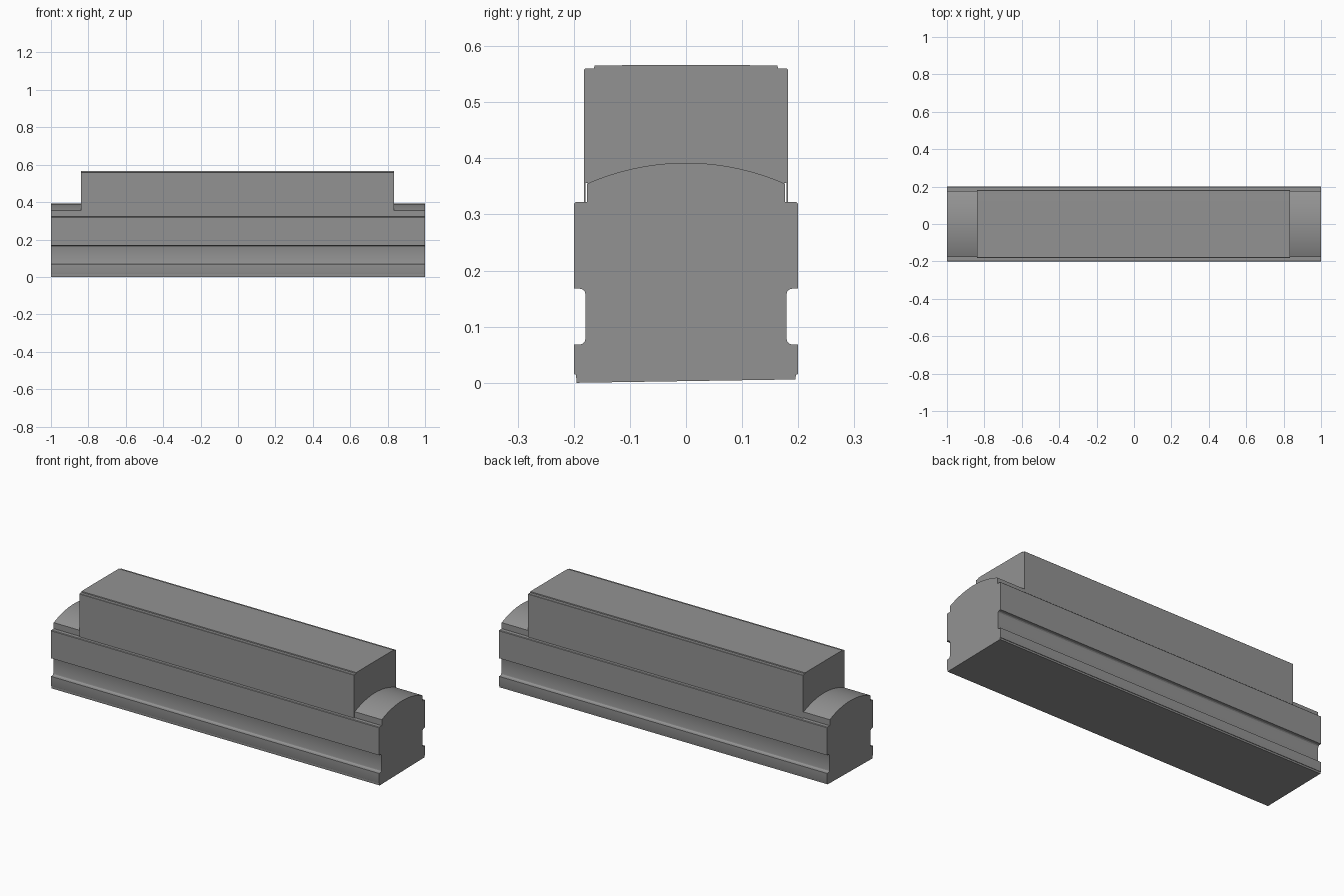
import bpy, bmesh, math

if "Cube" in bpy.data.objects:
    bpy.data.objects.remove(bpy.data.objects["Cube"])

dark_grey = bpy.data.materials.new("dark_grey")
dark_grey.diffuse_color = (0.29, 0.29, 0.29, 1.0)
dark_grey.use_nodes = True
dark_grey.node_tree.nodes["Principled BSDF"].inputs["Base Color"].default_value = dark_grey.diffuse_color


def mirrored(half):
    # half runs from bottom to top on the +y side
    return half + [(-y, z) for y, z in reversed(half) if y > 1e-6]


def extrude_x(name, profile, x0, x1):
    # straight extrusion of a (y, z) profile along x
    bm = bmesh.new()
    face = bm.faces.new([bm.verts.new((x0, y, z)) for y, z in profile])
    ext = bmesh.ops.extrude_face_region(bm, geom=[face])
    verts = [v for v in ext["geom"] if isinstance(v, bmesh.types.BMVert)]
    bmesh.ops.translate(bm, verts=verts, vec=(x1 - x0, 0, 0))
    bmesh.ops.recalc_face_normals(bm, faces=bm.faces)
    mesh = bpy.data.meshes.new(name)
    bm.to_mesh(mesh)
    bm.free()
    mesh.materials.append(dark_grey)
    obj = bpy.data.objects.new(name, mesh)
    bpy.context.collection.objects.link(obj)
    bpy.ops.object.select_all(action='DESELECT')
    obj.select_set(True)
    bpy.context.view_layer.objects.active = obj
    bpy.ops.object.shade_smooth_by_angle(angle=math.radians(25))
    return obj


def fillet(cy, cz, r, a0, a1, n=3):
    return [(cy + r * math.cos(math.radians(a0 + (a1 - a0) * i / n)),
             cz + r * math.sin(math.radians(a0 + (a1 - a0) * i / n)))
            for i in range(n + 1)]


# Lower body: side grooves, shoulder ledge and arched crown
half = [(0.195, 0.006), (0.196, 0.015), (0.199, 0.015), (0.2, 0.018), (0.2, 0.068)]
half += fillet(0.19, 0.079, 0.011, 270, 180)
half += fillet(0.19, 0.157, 0.011, 180, 90)
half += [(0.2, 0.168), (0.2, 0.319), (0.197, 0.322), (0.176, 0.322)]
w, base, rise = 0.176, 0.355, 0.037
radius = (w * w + rise * rise) / (2 * rise)
a = math.asin(w / radius)
arc_segments = 10
for i in range(arc_segments + 1):
    t = a * (1 - i / arc_segments)
    half.append((radius * math.sin(t), base + rise - radius * (1 - math.cos(t))))
body = mirrored(half)
body[-1] = (-0.195, 0.0)  # slightly tilted underside
extrude_x("lower_body", body, -1.0, 1.0)

# Upper block with thin skirts hanging beside the crown and a stepped lid
upper = [(0.179, 0.356), (0.179, 0.322), (0.182, 0.322), (0.182, 0.558),
         (0.180, 0.560), (0.164, 0.560), (0.163, 0.5655), (0.105, 0.566)]
extrude_x("upper_block", mirrored(upper), -0.84, 0.835)
